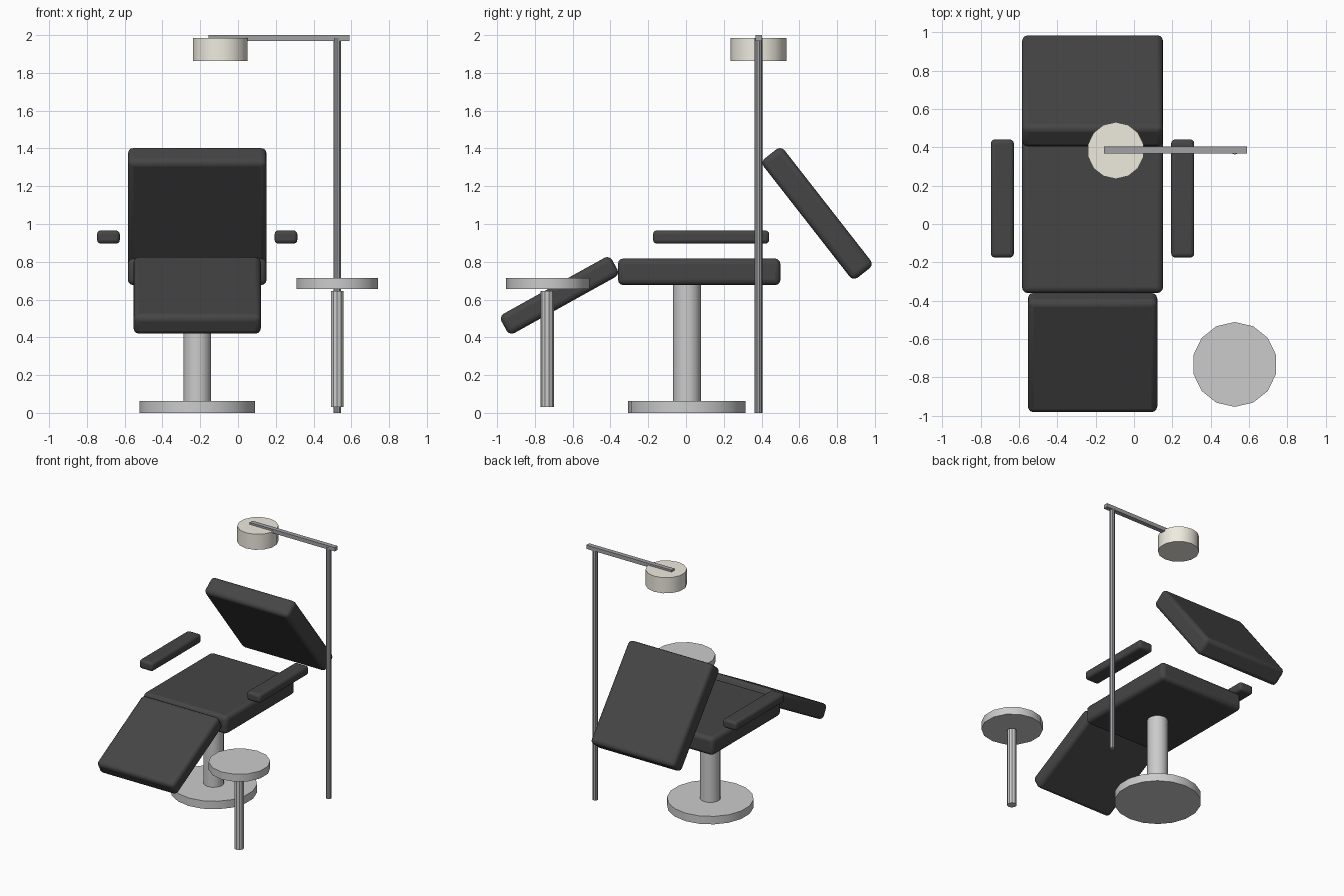
import bpy
from math import radians

if "Cube" in bpy.data.objects:
    bpy.data.objects.remove(bpy.data.objects["Cube"])


def material(name, color):
    m = bpy.data.materials.new(name)
    m.diffuse_color = (*color, 1)
    m.use_nodes = True
    m.node_tree.nodes["Principled BSDF"].inputs["Base Color"].default_value = m.diffuse_color
    return m


LEATHER = material("dark_leather", (0.06, 0.06, 0.06))
STEEL = material("steel", (0.36, 0.36, 0.38))
CREAM = material("lamp_cream", (0.86, 0.83, 0.74))
CX = -0.216  # chair centre line
SX = 0.525   # side stand centre line


def finish(o, name, mat):
    o.name = name
    if mat:
        o.data.materials.append(mat)
    bpy.ops.object.shade_smooth_by_angle(angle=radians(35))
    return o


def box(name, loc, size, mat, tilt=0, bevel=0):
    bpy.ops.mesh.primitive_cube_add(size=1, location=loc)
    o = bpy.context.object
    o.scale = size
    bpy.ops.object.transform_apply(location=False, rotation=False, scale=True)
    o.rotation_euler.x = radians(tilt)
    finish(o, name, mat)
    if bevel:
        b = o.modifiers.new("rounded_edges", 'BEVEL')
        b.width = bevel
        b.segments = 3
    return o


def disc(name, x, y, z0, z1, r, sides, mat=None):
    bpy.ops.mesh.primitive_cylinder_add(vertices=sides, radius=r, depth=z1 - z0,
                                        location=(x, y, (z0 + z1) / 2))
    return finish(bpy.context.object, name, mat)


# Cushions
box("seat", (CX, 0.07, 0.747), (0.735, 0.86, 0.142), LEATHER, 0, 0.03)
box("backrest", (CX, 0.694, 1.056), (0.735, 0.14, 0.80), LEATHER, 38, 0.03)
box("leg_rest", (CX, -0.67, 0.622), (0.675, 0.67, 0.117), LEATHER, 29, 0.03)

# Armrests either side of the seat
for side, label in ((-1, "left"), (1, "right")):
    box(label + "_armrest", (CX + side * 0.47, 0.133, 0.931),
        (0.12, 0.615, 0.07), LEATHER, 0, 0.02)

# Pedestal
disc("pedestal_base", CX, 0.005, 0, 0.063, 0.311, 18)
disc("pedestal_column", CX, 0.005, 0.06, 0.69, 0.074, 14)

# Round tray on its post
disc("tray", SX, -0.732, 0.655, 0.714, 0.221, 14)
disc("tray_post", SX, -0.735, 0.03, 0.645, 0.035, 10)

# Lamp stand
disc("lamp_pole", SX, 0.383, 0, 1.985, 0.021, 10, STEEL)
box("lamp_arm", (0.217, 0.385, 1.985), (0.745, 0.036, 0.03), STEEL)
disc("lamp_head", -0.095, 0.383, 1.862, 1.985, 0.148, 14, CREAM)
